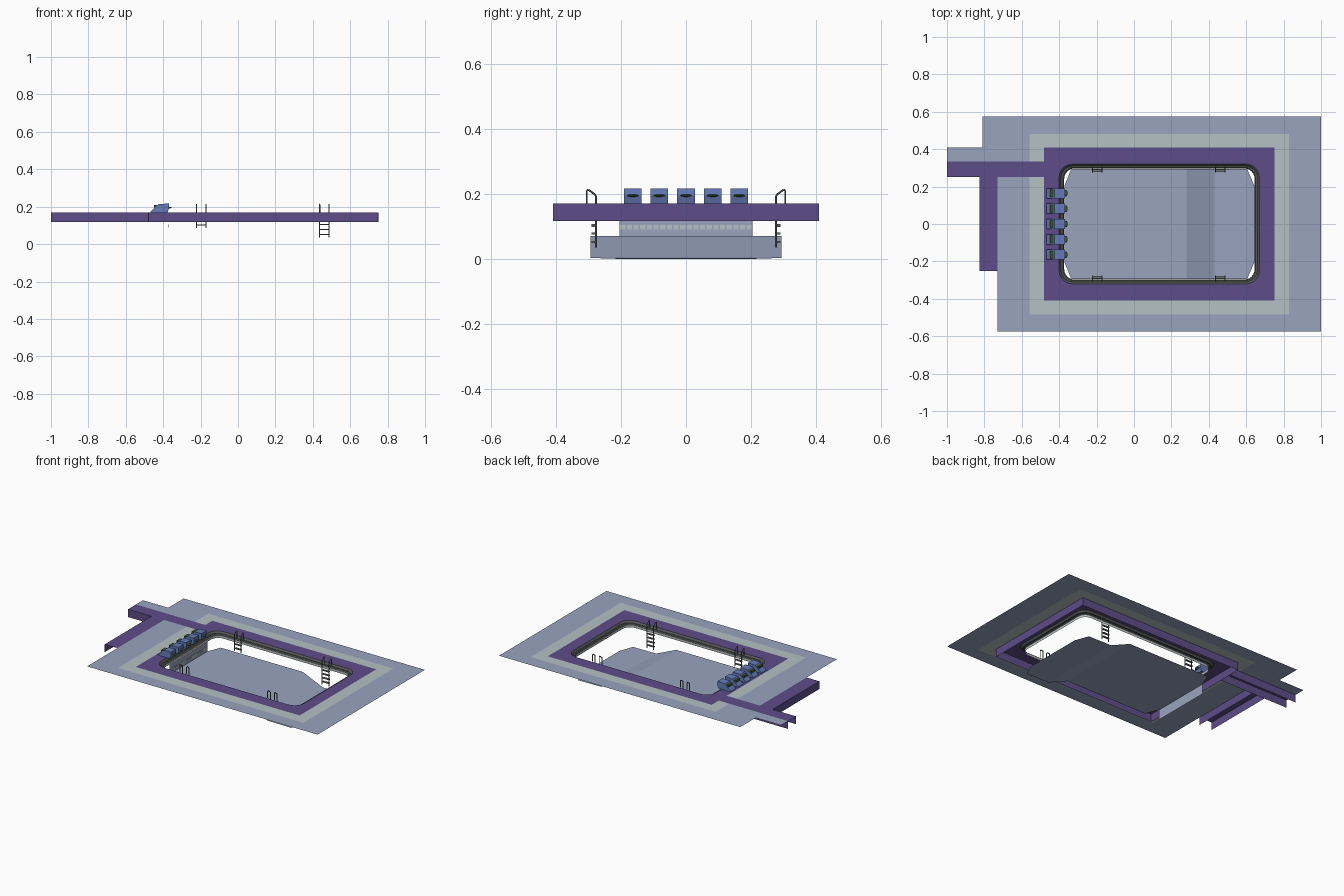
import bpy, bmesh, math
from mathutils import Vector

if "Cube" in bpy.data.objects:
    bpy.data.objects.remove(bpy.data.objects["Cube"])


def mat(name, rgb):
    m = bpy.data.materials.new(name)
    m.diffuse_color = (*rgb, 1)
    m.use_nodes = True
    m.node_tree.nodes["Principled BSDF"].inputs["Base Color"].default_value = m.diffuse_color
    return m


BLUE = mat("pale_blue_paving", (0.32, 0.37, 0.52))
TEAL = mat("pale_grey_tile", (0.46, 0.53, 0.55))
PURPLE = mat("purple_deck", (0.11, 0.075, 0.25))
GREY = mat("dark_grey_coping", (0.09, 0.095, 0.095))
LIGHT = mat("light_grey_lip", (0.5, 0.53, 0.52))
BLOCK = mat("mid_blue_block", (0.13, 0.2, 0.48))
GREEN = mat("dark_green_grip", (0.05, 0.1, 0.03))
STEEL = mat("grey_steel", (0.17, 0.18, 0.18))


def finish(name, bm, mats, smooth=False):
    me = bpy.data.meshes.new(name)
    bm.to_mesh(me)
    bm.free()
    for m in mats:
        me.materials.append(m)
    ob = bpy.data.objects.new(name, me)
    bpy.context.collection.objects.link(ob)
    if smooth:
        bpy.context.view_layer.objects.active = ob
        ob.select_set(True)
        bpy.ops.object.shade_smooth_by_angle(angle=math.radians(35))
        ob.select_set(False)
    return ob


def rounded(x0, x1, y0, y1, r, z, n=6):
    """Rounded rectangle loop, anticlockwise."""
    pts = []
    for i, (cx, cy) in enumerate([(x1 - r, y1 - r), (x0 + r, y1 - r), (x0 + r, y0 + r), (x1 - r, y0 + r)]):
        for k in range(n + 1):
            a = math.pi / 2 * (i + k / n)
            pts.append((cx + r * math.cos(a), cy + r * math.sin(a), z))
    return pts


def skin(bm, loops, mats=None):
    """Quad strips between successive closed loops."""
    vs = [[bm.verts.new(p) for p in lp] for lp in loops]
    for j in range(len(vs) - 1):
        a, b = vs[j], vs[j + 1]
        for i in range(len(a)):
            k = (i + 1) % len(a)
            f = bm.faces.new((a[i], a[k], b[k], b[i]))
            f.material_index = mats[j] if mats else 0


def box(bm, x0, x1, y0, y1, z0, z1, mi=0):
    r = bmesh.ops.create_cube(bm, size=1)
    for v in r["verts"]:
        v.co = Vector(((x0 + x1) / 2 + v.co.x * (x1 - x0), (y0 + y1) / 2 + v.co.y * (y1 - y0),
                       (z0 + z1) / 2 + v.co.z * (z1 - z0)))
    for f in {f for v in r["verts"] for f in v.link_faces}:
        f.material_index = mi


def tube(bm, pts, r=0.003):
    for a, b in zip(pts, pts[1:]):
        a, b = Vector(a), Vector(b)
        q = Vector((0, 0, 1)).rotation_difference(b - a).to_matrix().to_4x4()
        q.translation = (a + b) / 2
        bmesh.ops.create_cone(bm, cap_ends=True, segments=6, radius1=r, radius2=r,
                              depth=(b - a).length, matrix=q)


TOP, LOW = 0.17, 0.117

# paving sheet: grid cells kept or dropped by rule, tile border by rule
bm = bmesh.new()
xs = [-1, -0.81, -0.73, -0.56, -0.48, 0.75, 0.83, 1]
ys = [-0.575, -0.485, -0.41, 0.25, 0.335, 0.41, 0.48, 0.575]
for x0, x1 in zip(xs, xs[1:]):
    for y0, y1 in zip(ys, ys[1:]):
        x, y = (x0 + x1) / 2, (y0 + y1) / 2
        if -0.48 < x < 0.75 and abs(y) < 0.41:
            continue                                  # deck opening
        if x < -0.48 and 0.25 < y < 0.335:
            continue                                  # long channel
        if x < -0.73 and y < 0.25 or x < -0.81 and y > 0.41:
            continue                                  # outline notches
        f = bm.faces.new([bm.verts.new(p) for p in
                          ((x0, y0, TOP), (x1, y0, TOP), (x1, y1, TOP), (x0, y1, TOP))])
        f.material_index = int(-0.56 < x < 0.83 and -0.485 < y < 0.48)
bmesh.ops.remove_doubles(bm, verts=bm.verts, dist=1e-5)
finish("paving", bm, [BLUE, TEAL])

# deck ring: outer skirt and flat top
bm = bmesh.new()
skin(bm, [rounded(-0.48, 0.75, -0.41, 0.41, 0.001, LOW),
          rounded(-0.48, 0.75, -0.41, 0.41, 0.001, TOP),
          rounded(-0.40, 0.67, -0.32, 0.32, 0.07, TOP)])
finish("pool_deck", bm, [PURPLE])

# side channels: top with two hanging sides, open underneath and at the ends
for name, along_x, a0, a1, b0, b1 in (("long_channel", True, -1, -0.48, 0.25, 0.335),
                                      ("short_channel", False, -0.25, 0.25, -0.825, -0.73)):
    bm = bmesh.new()
    prof = [(b0, LOW), (b0, TOP), (b1, TOP), (b1, LOW)]
    ends = [[bm.verts.new((a, b, z) if along_x else (b, a, z)) for b, z in prof] for a in (a0, a1)]
    for i in range(3):
        bm.faces.new((ends[0][i], ends[0][i + 1], ends[1][i + 1], ends[1][i]))
    bmesh.ops.recalc_face_normals(bm, faces=bm.faces)
    if sum(f.normal.z for f in bm.faces) < 0:
        bmesh.ops.reverse_faces(bm, faces=bm.faces)
    finish(name, bm, [PURPLE])

# coping: dark gutter sinking to a light lip
bm = bmesh.new()
skin(bm, [rounded(-0.40, 0.67, -0.32, 0.32, 0.07, TOP),
          rounded(-0.39, 0.66, -0.31, 0.31, 0.065, 0.158),
          rounded(-0.38, 0.65, -0.303, 0.303, 0.06, 0.158),
          rounded(-0.373, 0.645, -0.297, 0.297, 0.055, 0.152),
          rounded(-0.373, 0.645, -0.297, 0.297, 0.055, 0.135)], [0, 0, 0, 1])
finish("pool_coping", bm, [GREY, LIGHT], True)

# pool floor: shallow, slope, deep, with clipped corners
bm = bmesh.new()
rows = [(-0.372, 0.205, 0.07), (-0.335, 0.295, 0.07), (0.28, 0.295, 0.07),
        (0.43, 0.295, 0.005), (0.605, 0.295, 0.003), (0.643, 0.205, 0.0)]
vs = [(bm.verts.new((x, -w, z)), bm.verts.new((x, w, z))) for x, w, z in rows]
for a, b in zip(vs, vs[1:]):
    bm.faces.new((a[0], b[0], b[1], a[1]))
finish("pool_floor", bm, [BLUE])

# end wall under the starting blocks, with tile plates
bm = bmesh.new()
bm.faces.new([bm.verts.new(p) for p in ((-0.372, -0.205, 0.002), (-0.372, 0.205, 0.002),
                                        (-0.372, 0.205, 0.135), (-0.372, -0.205, 0.135))])
for i in range(20):
    y = -0.195 + i * 0.39 / 19
    box(bm, -0.372, -0.370, y - 0.008, y + 0.008, 0.09, 0.104, 1)
finish("end_wall", bm, [BLUE, TEAL])

# five starting blocks: wedge, rear step and front grip
for i in range(5):
    y = (i - 2) * 0.082
    bm = bmesh.new()
    prof = [(-0.468, TOP), (-0.466, 0.176), (-0.425, 0.214), (-0.37, 0.217), (-0.368, 0.196), (-0.376, TOP)]
    side = [[bm.verts.new((x, y + s * 0.027, z)) for x, z in prof] for s in (-1, 1)]
    bm.faces.new(side[0][::-1])
    bm.faces.new(side[1])
    for k in range(6):
        n = (k + 1) % 6
        bm.faces.new((side[0][k], side[0][n], side[1][n], side[1][k]))
    bmesh.ops.recalc_face_normals(bm, faces=bm.faces)
    finish("starting_block", bm, [BLOCK])
    bm = bmesh.new()
    box(bm, -0.448, -0.432, y - 0.02, y + 0.02, 0.194, 0.208)
    r = bmesh.ops.create_uvsphere(bm, u_segments=12, v_segments=6, radius=1)
    for v in r["verts"]:
        v.co = Vector((-0.365 + v.co.x * 0.01, y + v.co.y * 0.018, 0.195 + v.co.z * 0.004))
    finish("block_grip", bm, [GREEN])

# four ladders: two short, two long, mirrored across the pool
for x, bottom, rungs in ((-0.197, 0.087, (0.102, 0.13)), (0.462, 0.035, (0.052, 0.078, 0.104, 0.13))):
    for s in (-1, 1):
        bm = bmesh.new()
        for dx in (-0.025, 0.025):
            tube(bm, [(x + dx, s * 0.278, bottom), (x + dx, s * 0.278, 0.196),
                      (x + dx, s * 0.300, 0.213), (x + dx, s * 0.306, 0.211),
                      (x + dx, s * 0.306, 0.165)])
        for z in rungs:
            box(bm, x - 0.025, x + 0.025, s * 0.285 - 0.006, s * 0.285 + 0.006, z - 0.003, z + 0.003)
        finish("ladder", bm, [STEEL], True)
